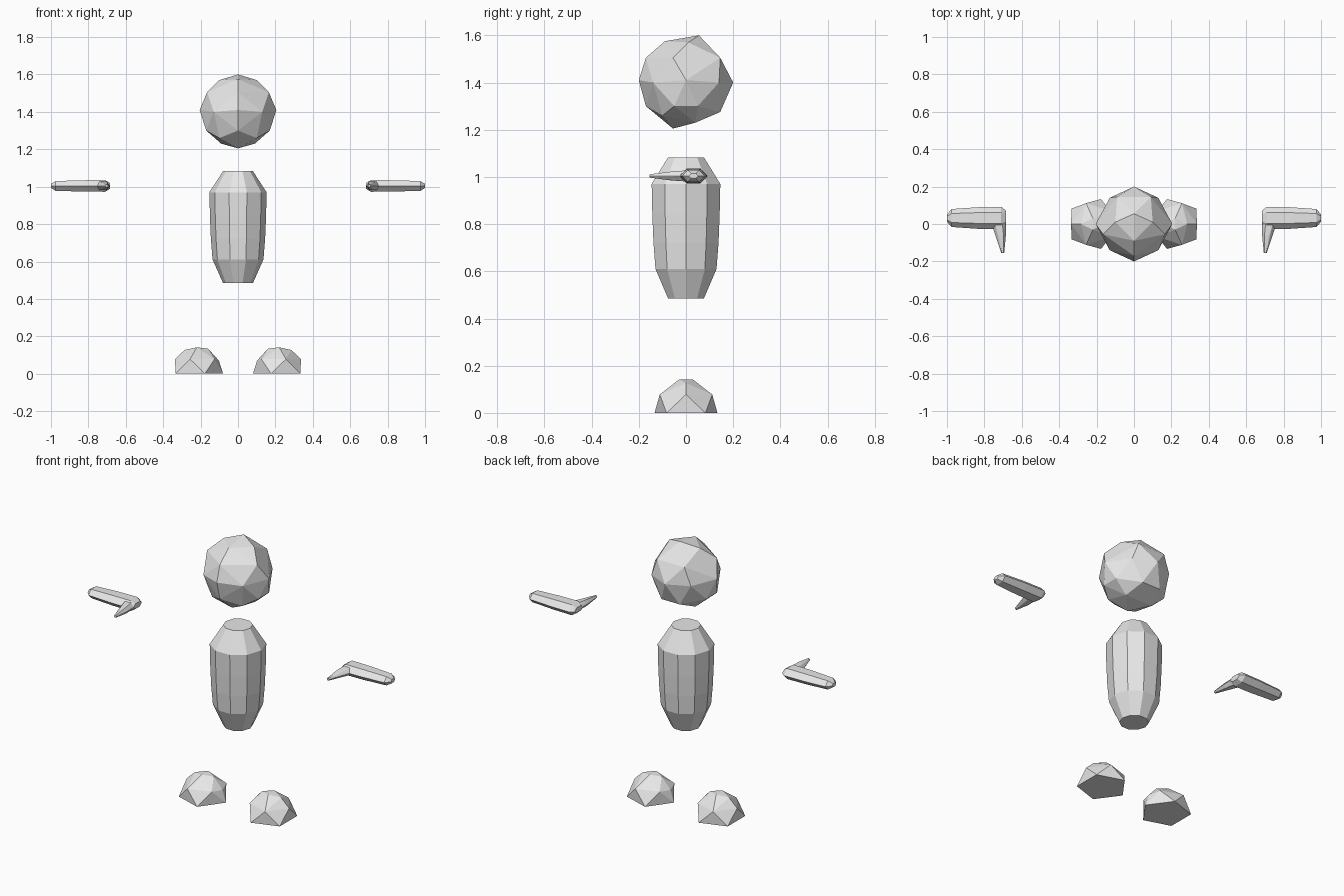
import bpy
import bmesh
from math import sin, cos, radians, tau

cube = bpy.data.objects.get("Cube")
if cube:
    bpy.data.objects.remove(cube, do_unlink=True)

grey = bpy.data.materials.new("plain_grey")
grey.use_nodes = True
grey.diffuse_color = (0.8, 0.8, 0.8, 1)
grey.node_tree.nodes["Principled BSDF"].inputs["Base Color"].default_value = grey.diffuse_color


def add_hull(bm, points):
    """Wrap a faceted convex skin around the points."""
    verts = [bm.verts.new(p) for p in sorted(set(points))]
    bmesh.ops.convex_hull(bm, input=verts)
    loose = [v for v in verts if v.is_valid and not v.link_faces]
    bmesh.ops.delete(bm, geom=loose, context='VERTS')


def make_part(name, clouds, location=(0, 0, 0), side=1):
    """Build one object from convex lumps, flipped in x when side is -1."""
    bm = bmesh.new()
    for cloud in clouds:
        add_hull(bm, [(side * x, y, z) for x, y, z in cloud])
    bmesh.ops.dissolve_limit(bm, angle_limit=radians(1), verts=bm.verts[:], edges=bm.edges[:])
    bmesh.ops.recalc_face_normals(bm, faces=bm.faces[:])
    mesh = bpy.data.meshes.new(name)
    bm.to_mesh(mesh)
    bm.free()
    mesh.materials.append(grey)
    obj = bpy.data.objects.new(name, mesh)
    obj.location = (side * location[0], location[1], location[2])
    bpy.context.collection.objects.link(obj)
    return obj


def ring(count, rx, ry, start=0.0):
    """Points of an ellipse as (u, v) pairs."""
    angles = [start + tau * i / count for i in range(count)]
    return [(rx * cos(a), ry * sin(a)) for a in angles]


# Head: coarse faceted ball, symmetric in x
half_head = [
    (0.205, 0, 0.01), (0, -0.2, 0.01), (0, 0.2, 0),
    (0, 0.055, 0.2), (0, -0.055, -0.195),
    (0, -0.17, -0.1), (0, -0.17, 0.105), (0, -0.09, 0.175),
    (0.17, 0.05, -0.1), (0.17, -0.05, -0.1), (0.165, -0.055, 0.105),
    (0.13, 0.14, 0), (0.13, -0.14, 0), (0.09, 0.145, 0.105),
    (0.06, 0.145, -0.125), (0.1, 0.01, 0.17),
    (0.1, -0.1, -0.14), (0.09, 0.04, -0.17),
]
make_part("head", [half_head + [(-x, y, z) for x, y, z in half_head]], (0, 0, 1.4))

# Torso: ten-sided barrel with narrowed ends, as (height, radius)
profile = [(0.485, 0.08), (0.61, 0.136), (0.72, 0.145),
           (0.84, 0.15), (0.97, 0.153), (1.083, 0.08)]
make_part("torso", [[(u, v, z) for z, r in profile for u, v in ring(10, r, r)]])

# Hand: flat six-sided bar of fingers, as (x, half depth, half height)
bar = [(0.685, 0.04, 0.018), (0.71, 0.06, 0.036), (0.83, 0.058, 0.035),
       (0.975, 0.048, 0.03), (1.0, 0.02, 0.013)]
fingers = [(x, 0.032 + u, v) for x, d, h in bar for u, v in ring(6, d, h)]
# Thumb: tapering spike towards the front, as (y, x, half width, half height)
spike = [(0.04, 0.73, 0.045, 0.03), (-0.06, 0.71, 0.025, 0.022),
         (-0.155, 0.702, 0.008, 0.008)]
thumb = [(x + u, y, v) for y, x, w, h in spike for u, v in ring(6, w, h)]

# Foot: faceted dome on a five-sided base pointing inwards
base = [(u, v, 0) for u, v in ring(5, 0.14, 0.14, tau / 2)]
belt = [(u, v, 0.078) for u, v in ring(5, 0.117, 0.117)]
crown = [(-0.118, 0, 0.07), (-0.06, 0, 0.134), (0.065, 0, 0.127),
         (0, 0.03, 0.141), (0, -0.03, 0.141)]

for label, side in (("left", 1), ("right", -1)):
    make_part(label + "_hand", [fingers, thumb], (0, 0, 1.004), side)
    make_part(label + "_foot", [base + belt + crown], (0.22, 0, 0), side)
